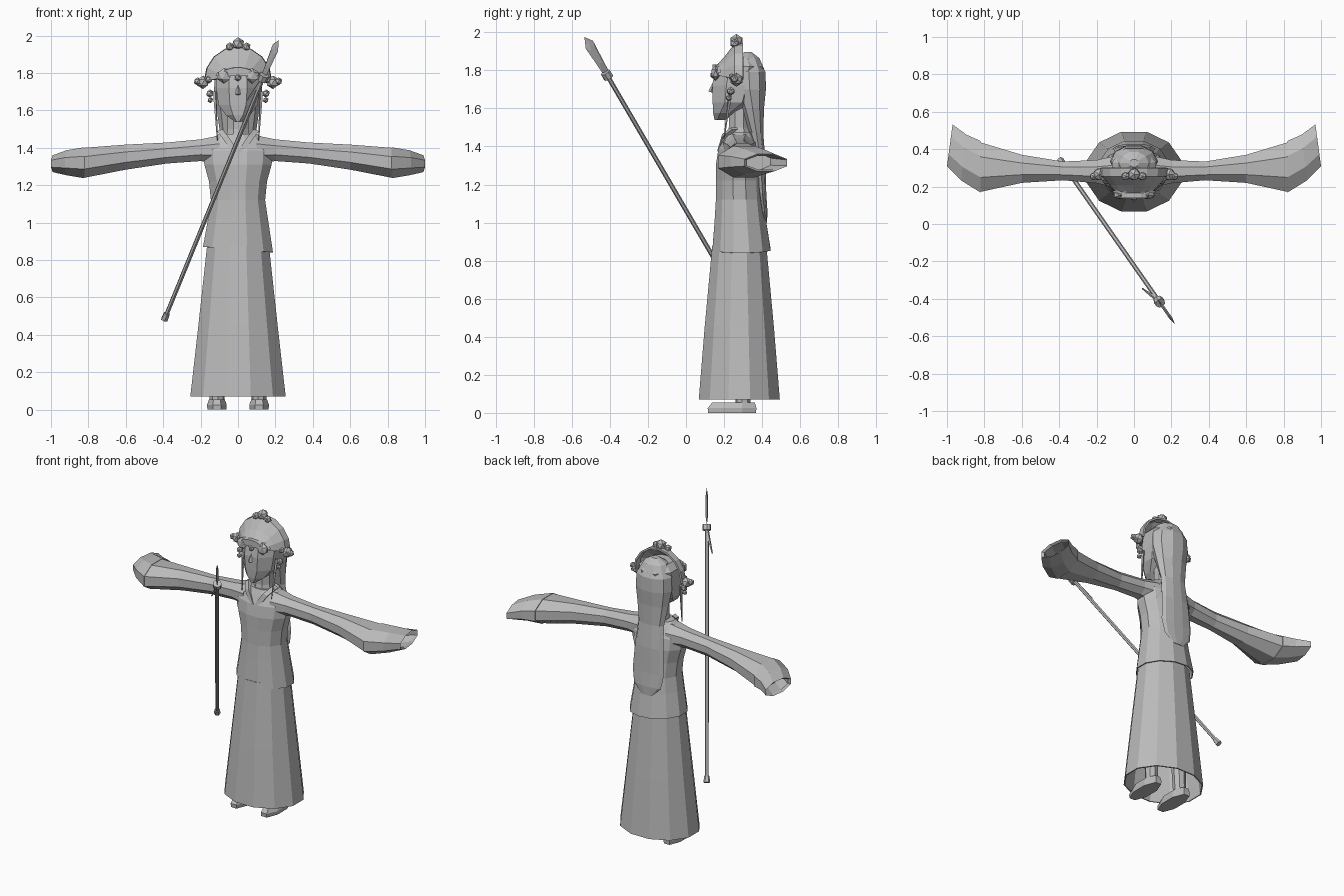
import bpy, bmesh, math
from mathutils import Vector

if "Cube" in bpy.data.objects:
    bpy.data.objects.remove(bpy.data.objects["Cube"])

mat = bpy.data.materials.new("plain_grey")
mat.use_nodes = True
GREY = (0.5, 0.5, 0.5, 1)
mat.diffuse_color = GREY
mat.node_tree.nodes["Principled BSDF"].inputs["Base Color"].default_value = GREY


def finish(name, bm, thickness=0):
    bmesh.ops.recalc_face_normals(bm, faces=bm.faces)
    mesh = bpy.data.meshes.new(name)
    bm.to_mesh(mesh)
    bm.free()
    mesh.materials.append(mat)
    obj = bpy.data.objects.new(name, mesh)
    bpy.context.collection.objects.link(obj)
    if thickness:
        mod = obj.modifiers.new("thickness", "SOLIDIFY")
        mod.thickness = thickness
    return obj


def loft(name, rings, start=True, end=True, closed=True, thickness=0):
    """Skin a row of point rings, with optional end caps."""
    bm = bmesh.new()
    rows = [[bm.verts.new(p) for p in ring] for ring in rings]
    n = len(rows[0])
    for a, b in zip(rows, rows[1:]):
        for i in range(n if closed else n - 1):
            j = (i + 1) % n
            bm.faces.new((a[i], a[j], b[j], b[i]))
    if start:
        bm.faces.new(rows[0])
    if end:
        bm.faces.new(rows[-1])
    return finish(name, bm, thickness)


def flat_ring(z, cy, rx, ry, n=12, cx=0, slant=0):
    """Horizontal ellipse with a flat side to the front."""
    pts = []
    for i in range(n):
        a = math.tau * (i + 0.5) / n - math.pi / 2
        x = cx + rx * math.cos(a) / math.cos(math.pi / n)
        pts.append(Vector((x, cy + ry * math.sin(a) / math.cos(math.pi / n), z + slant * x)))
    return pts


def rod(name, p, q, r1, r2, n=6):
    p, q = Vector(p), Vector(q)
    rot = (q - p).to_track_quat("Z", "Y")
    circle = [Vector((math.cos(math.tau * i / n), math.sin(math.tau * i / n), 0)) for i in range(n)]
    return loft(name, [[p + rot @ (c * r1) for c in circle], [q + rot @ (c * r2) for c in circle]])


def bead(name, loc, r, squash=1):
    bm = bmesh.new()
    bmesh.ops.create_icosphere(bm, subdivisions=1, radius=r)
    for v in bm.verts:
        v.co.y *= squash
        v.co += Vector(loc)
    return finish(name, bm)


# Skirt, open at the bottom
loft("skirt", [flat_ring(z, 0.28, rx, ry) for z, rx, ry in
     ((0.07, 0.255, 0.213), (0.45, 0.212, 0.182), (0.88, 0.165, 0.142))],
     start=False, thickness=0.008)

# Jacket with a slanted hem, rising to the shoulders and neck
jacket = [flat_ring(0.856, 0.292, 0.187, 0.153, slant=-0.08)]
jacket += [flat_ring(z, cy, rx, ry) for z, cy, rx, ry in (
    (1.02, 0.285, 0.16, 0.134), (1.12, 0.282, 0.145, 0.125), (1.22, 0.28, 0.155, 0.122),
    (1.31, 0.28, 0.18, 0.122), (1.385, 0.28, 0.185, 0.11),
    (1.44, 0.28, 0.15, 0.085), (1.475, 0.28, 0.1, 0.068))]
loft("jacket", jacket, start=False, thickness=0.006)
loft("neck", [flat_ring(z, 0.28, r, r, 8) for z, r in ((1.44, 0.068), (1.5, 0.055), (1.64, 0.055))])

# Sleeves, collar strips and feet on both sides
SLEEVE = ((0.1, 0.28, 1.39, 0.085, 0.075), (0.2, 0.28, 1.387, 0.062, 0.058),
          (0.38, 0.284, 1.372, 0.05, 0.056), (0.6, 0.295, 1.35, 0.075, 0.067),
          (0.82, 0.304, 1.32, 0.132, 0.08))
CUFF = ((0.82, 0.306, 1.32, 0.138, 0.083), (0.91, 0.355, 1.32, 0.122, 0.067),
        (0.985, 0.42, 1.315, 0.112, 0.045), (0.97, 0.42, 1.315, 0.1, 0.036),
        (0.88, 0.345, 1.32, 0.1, 0.045))
for s, side in ((1, "left"), (-1, "right")):
    def sleeve_ring(x, cy, cz, ry, rz, skew=0):
        pts = []
        for i in range(8):
            a = math.tau * (i + 0.5) / 8
            c, d = math.cos(a) / math.cos(math.pi / 8), math.sin(a) / math.cos(math.pi / 8)
            pts.append(Vector((s * (x - skew * c), cy + ry * c, cz + rz * d)))
        return pts

    loft(side + "_sleeve", [sleeve_ring(*r) for r in SLEEVE])
    loft(side + "_cuff", [sleeve_ring(*r, skew=0.015 if r[0] > 0.9 else 0) for r in CUFF])

    # Collar strip running from the neck down to the chest
    path = [Vector((s * 0.085, 0.235, 1.50)), Vector((s * 0.055, 0.19, 1.465)), Vector((0, 0.165, 1.38))]
    loft(side + "_collar", [[p, p + Vector((s * 0.028, 0.004, -0.012)),
                             p + Vector((s * 0.028, 0.035, -0.012)), p + Vector((0, 0.035, 0))] for p in path])

    # Shoe and ankle
    loft(side + "_shoe", [flat_ring(z, cy, rx, ry, 8, s * 0.113) for z, cy, rx, ry in
         ((0, 0.242, 0.05, 0.126), (0.025, 0.242, 0.053, 0.128), (0.055, 0.25, 0.042, 0.112))])
    rod(side + "_ankle", (s * 0.113, 0.3, 0.04), (s * 0.1, 0.29, 0.5), 0.04, 0.05, 8)

# Head with a pointed chin and a flat face
loft("head", [flat_ring(z, cy, rx, ry, 8) for z, cy, rx, ry in (
    (1.538, 0.175, 0.015, 0.025), (1.575, 0.205, 0.065, 0.062), (1.63, 0.25, 0.105, 0.11),
    (1.72, 0.265, 0.117, 0.127), (1.82, 0.28, 0.118, 0.125), (1.86, 0.29, 0.08, 0.08))])
rod("nose", (0, 0.145, 1.735), (0, 0.13, 1.685), 0.005, 0.014, 4)

# Hair cap falling into one long panel down the back
loft("long_hair", [flat_ring(z, cy, rx, ry, 10) for z, cy, rx, ry in (
    (1.895, 0.325, 0.025, 0.02), (1.865, 0.325, 0.075, 0.06), (1.79, 0.33, 0.118, 0.088),
    (1.7, 0.335, 0.122, 0.085), (1.6, 0.35, 0.108, 0.06), (1.47, 0.37, 0.09, 0.036),
    (1.32, 0.392, 0.1, 0.026), (1.15, 0.402, 0.11, 0.02),
    (1.06, 0.412, 0.095, 0.016), (1.0, 0.418, 0.04, 0.008))])

# Arched headdress, open at the back
def arch(y, rx, rz, base):
    return [Vector((rx * math.cos(math.pi * i / 8), y, base + rz * math.sin(math.pi * i / 8))) for i in range(9)]

loft("headdress", [arch(0.165, 0.095, 0.055, 1.775), arch(0.205, 0.13, 0.11, 1.765),
                   arch(0.255, 0.178, 0.18, 1.76), arch(0.3, 0.183, 0.188, 1.755)],
     start=False, end=False, closed=False, thickness=0.012)
loft("forehead_band", [arch(y, rx, 0.045, 1.785) for y, rx in ((0.14, 0.09), (0.18, 0.12))])

# Round ornaments on the crown and brow
bead("crown_bead", (0, 0.265, 1.955), 0.036)
bead("brow_bead", (0, 0.145, 1.775), 0.02)
for s, side in ((1, "left"), (-1, "right")):
    bead(side + "_crown_bead", (s * 0.045, 0.255, 1.94), 0.024)
    bead(side + "_brow_flower", (s * 0.075, 0.155, 1.785), 0.041, 0.6)
    bead(side + "_temple_bead", (s * 0.187, 0.265, 1.75), 0.036)
    for i, (x, z, r) in enumerate(((0.216, 1.755, 0.022), (0.155, 1.765, 0.022),
                                   (0.15, 1.69, 0.022), (0.148, 1.655, 0.016))):
        bead(f"{side}_hanging_bead_{i + 1}", (s * x, 0.255 - 0.01 * i, z), r)
    rod(side + "_tassel", (s * 0.125, 0.235, 1.7), (s * 0.11, 0.2, 1.44), 0.01, 0.003, 4)

# Spear: shaft, end knob, collar, blade and ribbon
butt, neck = Vector((-0.39, 0.335, 0.49)), Vector((0.135, -0.415, 1.775))
along = (neck - butt).normalized()
rod("spear_shaft", butt, neck, 0.012, 0.012)
rod("spear_knob", butt - along * 0.012, butt + along * 0.03, 0.02, 0.017)
rod("spear_collar", neck - along * 0.018, neck + along * 0.018, 0.027, 0.027, 8)
rod("spear_ribbon", neck - along * 0.01, (0.045, -0.345, 1.65), 0.012, 0.004, 4)

# Blade lies in the upright plane of the shaft
forward = Vector((along.x, along.y, 0)).normalized()
thin = forward.cross(Vector((0, 0, 1))) * 0.008
outline = [neck + forward * h + Vector((0, 0, v)) for h, v in
           ((-0.012, 0.02), (0.09, 0.18), (0.145, 0.2), (0.137, 0.14), (0.03, 0.012))]
centre = sum(outline, Vector()) / len(outline)
loft("spear_blade", [[centre.lerp(p, 0.5) - thin for p in outline], outline,
                     [centre.lerp(p, 0.5) + thin for p in outline]])
